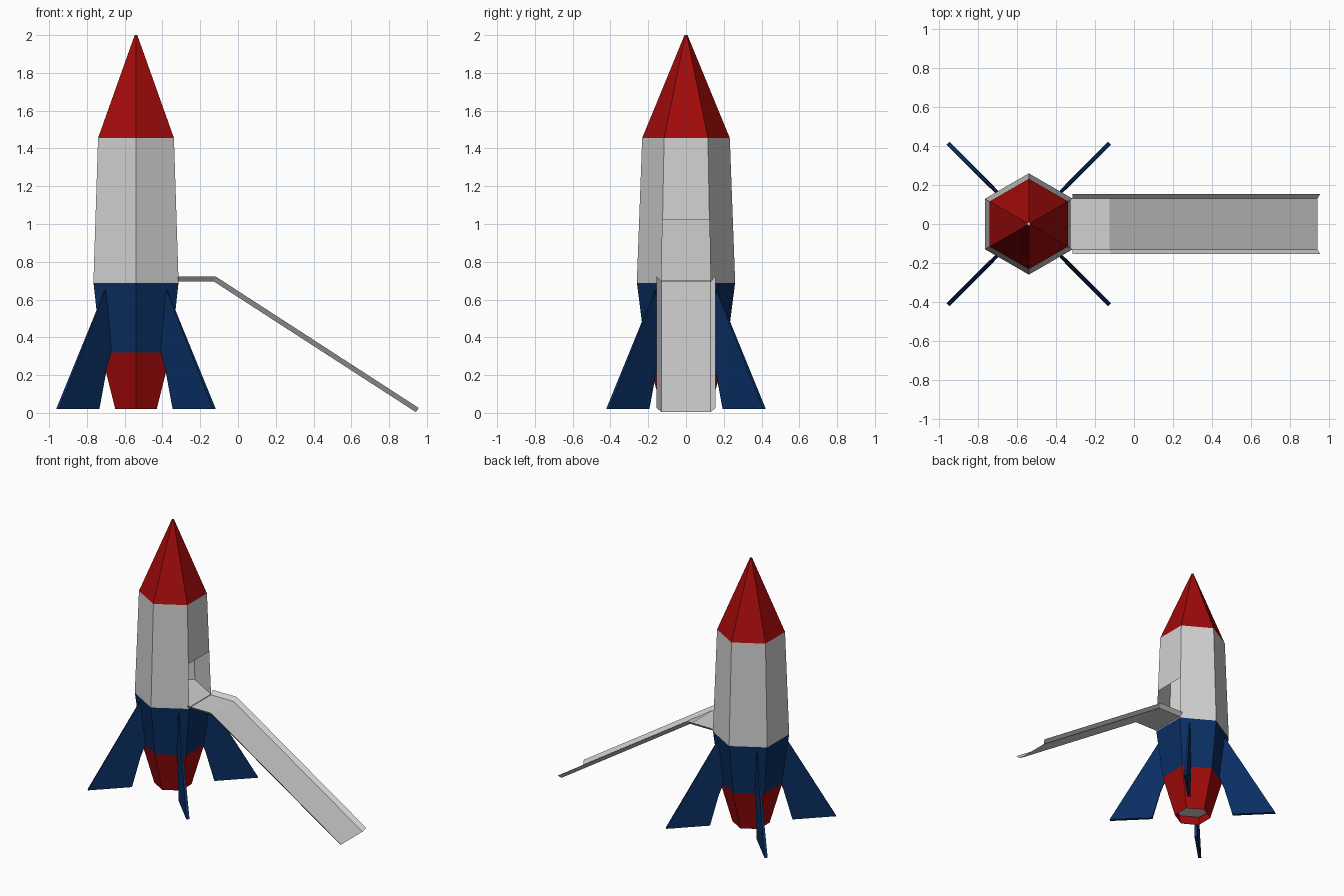
import bpy, bmesh, math
from mathutils import Vector

if "Cube" in bpy.data.objects:
    bpy.data.objects.remove(bpy.data.objects["Cube"])

CX = -0.54  # rocket axis


def material(name, rgb):
    m = bpy.data.materials.new(name)
    m.diffuse_color = (*rgb, 1)
    m.use_nodes = True
    m.node_tree.nodes["Principled BSDF"].inputs["Base Color"].default_value = m.diffuse_color
    return m


RED = material("red", (0.36, 0.003, 0.003))
BLUE = material("navy blue", (0.003, 0.028, 0.125))
GREY = material("light grey", (0.64, 0.64, 0.64))
DARK = material("dark grey", (0.12, 0.12, 0.14))


def finish(name, bm, mat, inward=False):
    bmesh.ops.recalc_face_normals(bm, faces=bm.faces)
    if inward:
        bmesh.ops.reverse_faces(bm, faces=bm.faces)
    me = bpy.data.meshes.new(name)
    bm.to_mesh(me)
    bm.free()
    me.materials.append(mat)
    ob = bpy.data.objects.new(name, me)
    bpy.context.collection.objects.link(ob)
    return ob


def hex_part(name, profile, mat, caps=False, door=None, inward=True):
    """Six-sided shell through (radius, z) rings; door = band index left open on +x."""
    bm = bmesh.new()
    rings = [[bm.verts.new((CX + r * math.cos(math.radians(60 * k - 30)),
                            r * math.sin(math.radians(60 * k - 30)), z))
              for k in range(6)] for r, z in profile]
    for i, (a, b) in enumerate(zip(rings, rings[1:])):
        for k in range(6):
            if not (door == i and k == 0):
                n = (k + 1) % 6
                bm.faces.new((a[k], a[n], b[n], b[k]))
    if caps:
        bm.faces.new(rings[0][::-1])
        bm.faces.new(rings[-1])
    return finish(name, bm, mat, inward)


# Rocket body from bottom to top
hex_part("nozzle", [(0.127, 0.02), (0.213, 0.32)], RED)
hex_part("nozzle_plug", [(0.14, 0.09), (0.143, 0.10)], GREY, caps=True)
hex_part("lower_body", [(0.213, 0.32), (0.26, 0.69)], BLUE)
hex_part("cabin_floor", [(0.26, 0.688), (0.26, 0.70)], GREY, caps=True)
hex_part("cabin", [(0.26, 0.70), (0.248, 1.02), (0.232, 1.455)], GREY, door=0)
hex_part("nose_cone", [(0.232, 1.455), (0.008, 2.0)], RED)

# Four diagonal fins: (distance from axis, height, half thickness)
FIN = [(0.587, 0.02, 0.011), (0.285, 0.02, 0.011), (0.225, 0.24, 0.008),
       (0.19, 0.33, 0.006), (0.225, 0.66, 0.003)]
for i, name in enumerate(("back_right", "back_left", "front_left", "front_right")):
    a = math.radians(45 + 90 * i)
    out, side = Vector((math.cos(a), math.sin(a), 0)), Vector((-math.sin(a), math.cos(a), 0))
    bm = bmesh.new()
    sides = [[bm.verts.new(Vector((CX, 0, z)) + out * r + side * t * s) for r, z, t in FIN]
             for s in (-1, 1)]
    for p in sides:
        bm.faces.new((p[0], p[3], p[4]))
        bm.faces.new((p[0], p[1], p[2], p[3]))
    for k in range(5):
        n = (k + 1) % 5
        bm.faces.new((sides[0][k], sides[0][n], sides[1][n], sides[1][k]))
    finish(name + "_fin", bm, BLUE, True)

# Boarding ramp: flared trough running along a bent path
# each station: floor (x, z), rim (x, z)
PATH = [((-0.317, 0.695), (-0.317, 0.722)),
        ((-0.127, 0.695), (-0.118, 0.722)),
        ((0.942, 0.004), (0.957, 0.026))]
bm = bmesh.new()
rows = [[bm.verts.new((p[0], y, p[1])) for p, y in
         ((rim, -0.155), (floor, -0.13), (floor, 0.13), (rim, 0.155))]
        for floor, rim in PATH]
for a, b in zip(rows, rows[1:]):
    for k in range(3):
        bm.faces.new((a[k], b[k], b[k + 1], a[k + 1]))
ramp = finish("boarding_ramp", bm, GREY)
ramp.data.flip_normals() if ramp.data.polygons[1].normal.z > 0 else None
